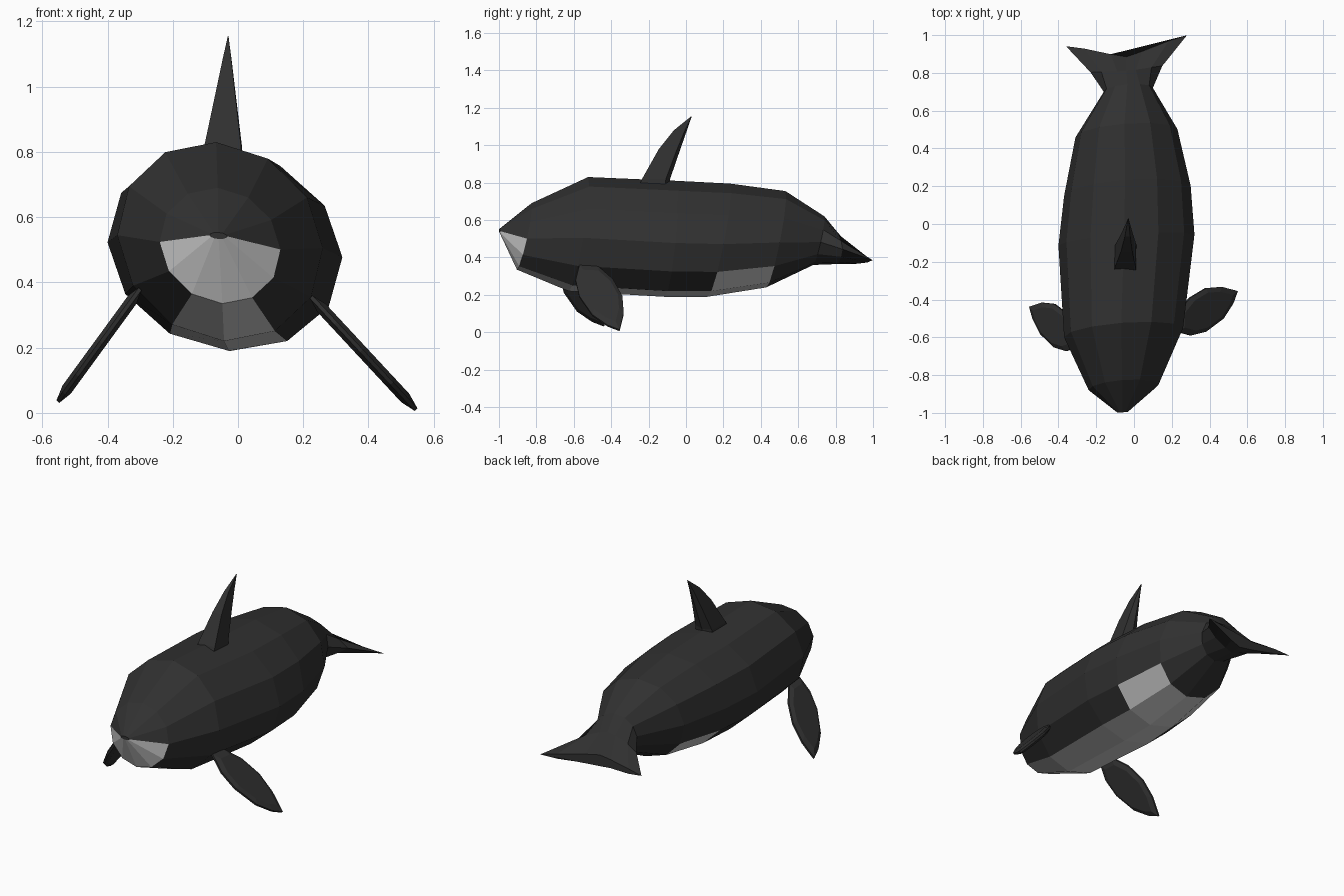
import bpy, bmesh
from math import sin, cos, pi

if "Cube" in bpy.data.objects:
    bpy.data.objects.remove(bpy.data.objects["Cube"])

def mat(name, v):
    m = bpy.data.materials.new(name)
    m.diffuse_color = (v, v, v, 1)
    m.use_nodes = True
    m.node_tree.nodes["Principled BSDF"].inputs["Base Color"].default_value = m.diffuse_color
    return m

DARK = mat("dark_skin", 0.03)
PALE = mat("pale_skin", 0.65)
N = 12

def finish(bm, name):
    bmesh.ops.recalc_face_normals(bm, faces=bm.faces[:])
    me = bpy.data.meshes.new(name)
    bm.to_mesh(me)
    bm.free()
    me.materials.append(DARK)
    me.materials.append(PALE)
    ob = bpy.data.objects.new(name, me)
    bpy.context.collection.objects.link(ob)
    return ob

def loft(name, sections, pale=lambda ring, side: False):
    bm = bmesh.new()
    rings = [[bm.verts.new(p) for p in s] for s in sections]
    n = len(rings[0])
    for i in range(len(rings) - 1):
        for k in range(n):
            j = (k + 1) % n
            f = bm.faces.new((rings[i][k], rings[i][j], rings[i + 1][j], rings[i + 1][k]))
            f.material_index = int(pale(i, k))
    bm.faces.new(rings[0])
    bm.faces.new(rings[-1])
    return finish(bm, name)

# Body ring: leaned back, slightly yawed and rolled; k=0 is the top
def ring(y, xc, top, bot, hw, lean=0.17):
    zc, hh = (top + bot) / 2, (top - bot) / 2
    pts = []
    for k in range(N):
        dx, dz = hw * sin(2 * pi * k / N), hh * cos(2 * pi * k / N)
        pts.append((xc + dx - 0.04 * dz, y + lean * dz + 0.08 * dx, zc + dz - 0.063 * dx))
    return pts

body = [
    ring(-0.997, -0.06, 0.553, 0.533, 0.027, 0),
    ring(-0.865, -0.055, 0.69, 0.335, 0.185, 0.22),
    ring(-0.575, -0.055, 0.83, 0.22, 0.315),
    ring(-0.085, -0.04, 0.81, 0.19, 0.36, 0.1),
    ring(0.175, -0.035, 0.795, 0.19, 0.335, 0.2),
    ring(0.48, -0.04, 0.755, 0.24, 0.27, 0.2),
    ring(0.71, -0.03, 0.62, 0.36, 0.13, 0.23),
]

def pale(i, k):
    if i == 0:
        return 3 <= k <= 8          # chin
    if k in (5, 6):
        return i <= 4               # belly strip
    return i == 4 and k in (4, 7)   # flank patches

loft("body", body, pale)

# Tail flukes: the last body ring flattened out into a swept trailing edge
def fluke_ring(y, sweep, hw, zc, hh):
    pts = []
    for k in range(N):
        s, c = sin(2 * pi * k / N), cos(2 * pi * k / N)
        dx = hw * s * (0.45 + 0.55 * abs(s) ** 3)
        pts.append((-0.04 + dx, y + sweep * s * s + 0.09 * dx, zc + hh * c - 0.03 * dx))
    return pts

loft("tail_flukes", [
    body[-1],
    fluke_ring(0.81, 0.01, 0.19, 0.45, 0.085),
    fluke_ring(0.885, 0.085, 0.32, 0.395, 0.03),
])

# Dorsal fin: wide front, narrow back, swept to a point
fin = []
for z, yf, yb, w in ((0.76, -0.26, -0.09, 0.06), (0.82, -0.235, -0.085, 0.056),
                     (0.98, -0.145, -0.03, 0.03), (1.08, -0.065, 0.005, 0.014),
                     (1.155, 0.028, 0.031, 0.001)):
    ym = yf + (yb - yf) * 0.85
    xc = -0.048 + 0.05 * (z - 0.8)
    fin.append([(xc - w, yf, z), (xc + w, yf, z), (xc + w * 1.05, ym, z),
                (xc, yb, z), (xc - w * 0.9, ym, z)])
loft("dorsal_fin", fin)

# Flippers: leaf outline (y, z) leaned outwards, with bevelled rims
LEAF = [(-0.57, 0.355), (-0.47, 0.35), (-0.39, 0.28), (-0.34, 0.19), (-0.333, 0.1),
        (-0.355, 0.01), (-0.42, 0.035), (-0.5, 0.09), (-0.57, 0.19), (-0.59, 0.275)]

def flipper(name, side, x0, slope, dy, dz):
    cy, cz = -0.46, 0.19
    secs = []
    for t, s in ((-0.018, 0.8), (-0.006, 1), (0.006, 1), (0.018, 0.8)):
        sec = []
        for y, z in LEAF:
            y, z = cy + (y - cy) * s, cz + (z - cz) * s
            sec.append((side * (x0 + (0.355 - z) * slope + t * 0.7), y + dy, z + dz + t * 0.7))
        secs.append(sec)
    return loft(name, secs)

flipper("right_flipper", 1, 0.225, 0.93, 0, 0)
flipper("left_flipper", -1, 0.30, 0.73, -0.083, 0.025)
